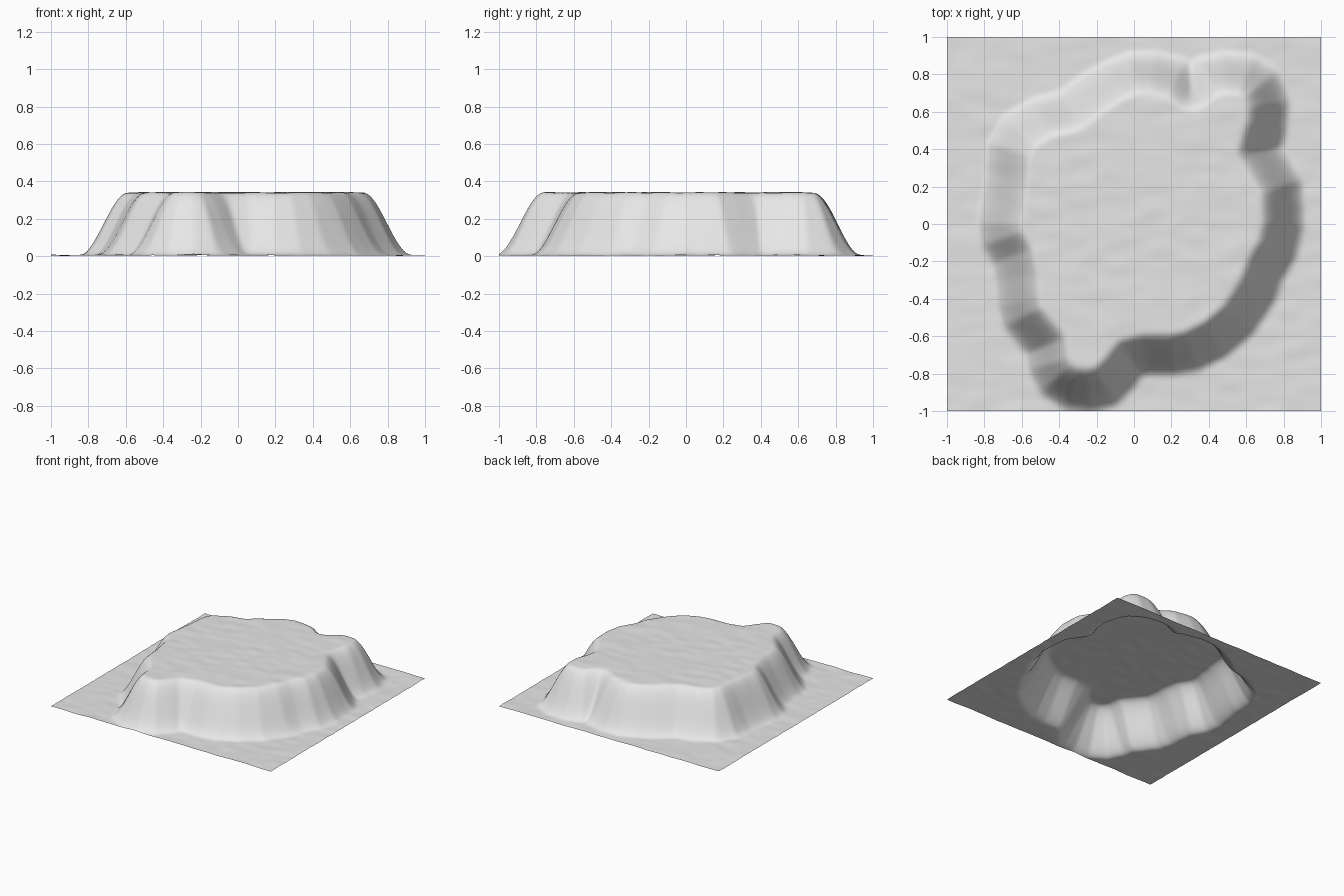
import bpy, bmesh, math
from mathutils import Vector, noise

if "Cube" in bpy.data.objects:
    bpy.data.objects.remove(bpy.data.objects["Cube"])

# Plateau outline at mid-height of the cliff, counter-clockwise from the right
OUTLINE = [
    (.80, 0), (.79, .2), (.73, .3), (.67, .39), (.71, .52), (.72, .64), (.68, .75), (.60, .80),
    (.48, .81), (.39, .79), (.31, .72), (.23, .78), (.10, .81), (0, .81), (-.1, .77), (-.22, .70),
    (-.34, .61), (-.49, .57), (-.61, .50), (-.67, .40), (-.68, .25), (-.70, .12), (-.72, 0),
    (-.71, -.08), (-.65, -.17), (-.63, -.28), (-.62, -.42), (-.60, -.50), (-.54, -.57),
    (-.47, -.65), (-.46, -.75), (-.42, -.83), (-.34, -.88), (-.24, -.89), (-.15, -.87),
    (-.08, -.80), (-.02, -.72), (.06, -.70), (.20, -.70), (.31, -.68), (.43, -.62), (.56, -.51),
    (.66, -.36), (.70, -.25), (.77, -.13)]
N = 160          # grid cells per side
HEIGHT = .335    # plateau height above the ground
HALF = .125      # half the width of the cliff band


def signed_distance(x, y):
    """Distance to the outline, positive inside."""
    best, inside = 9, False
    for i, (ax, ay) in enumerate(OUTLINE):
        bx, by = OUTLINE[i - 1]
        dx, dy = bx - ax, by - ay
        t = max(0, min(1, ((x - ax) * dx + (y - ay) * dy) / (dx * dx + dy * dy)))
        best = min(best, math.hypot(x - ax - t * dx, y - ay - t * dy))
        if (ay > y) != (by > y) and x < ax + dx * (y - ay) / dy:
            inside = not inside
    return best if inside else -best


def height(x, y):
    t = max(0, min(1, .5 + signed_distance(x, y) / (2 * HALF)))
    ripple = .004 * noise.noise(Vector((x * 7, y * 13, 3.7)))
    return max(0, .005 + ripple + HEIGHT * t * t * (3 - 2 * t))


# Ground sheet with raised plateau
bm = bmesh.new()
bmesh.ops.create_grid(bm, x_segments=N, y_segments=N, size=1)
for v in bm.verts:
    v.co.z = height(v.co.x, v.co.y)
# Soften the creases along the medial lines of the cliff
for _ in range(3):
    bmesh.ops.smooth_vert(bm, verts=[v for v in bm.verts if not v.is_boundary], factor=.5,
                          use_axis_x=False, use_axis_y=False, use_axis_z=True)
for f in bm.faces:
    f.smooth = True
mesh = bpy.data.meshes.new("plateau_terrain")
bm.to_mesh(mesh)
bm.free()
terrain = bpy.data.objects.new("plateau_terrain", mesh)
bpy.context.collection.objects.link(terrain)

mat = bpy.data.materials.new("light grey")
mat.diffuse_color = (.8, .8, .8, 1)
mat.use_nodes = True
mat.node_tree.nodes["Principled BSDF"].inputs["Base Color"].default_value = mat.diffuse_color
mesh.materials.append(mat)
